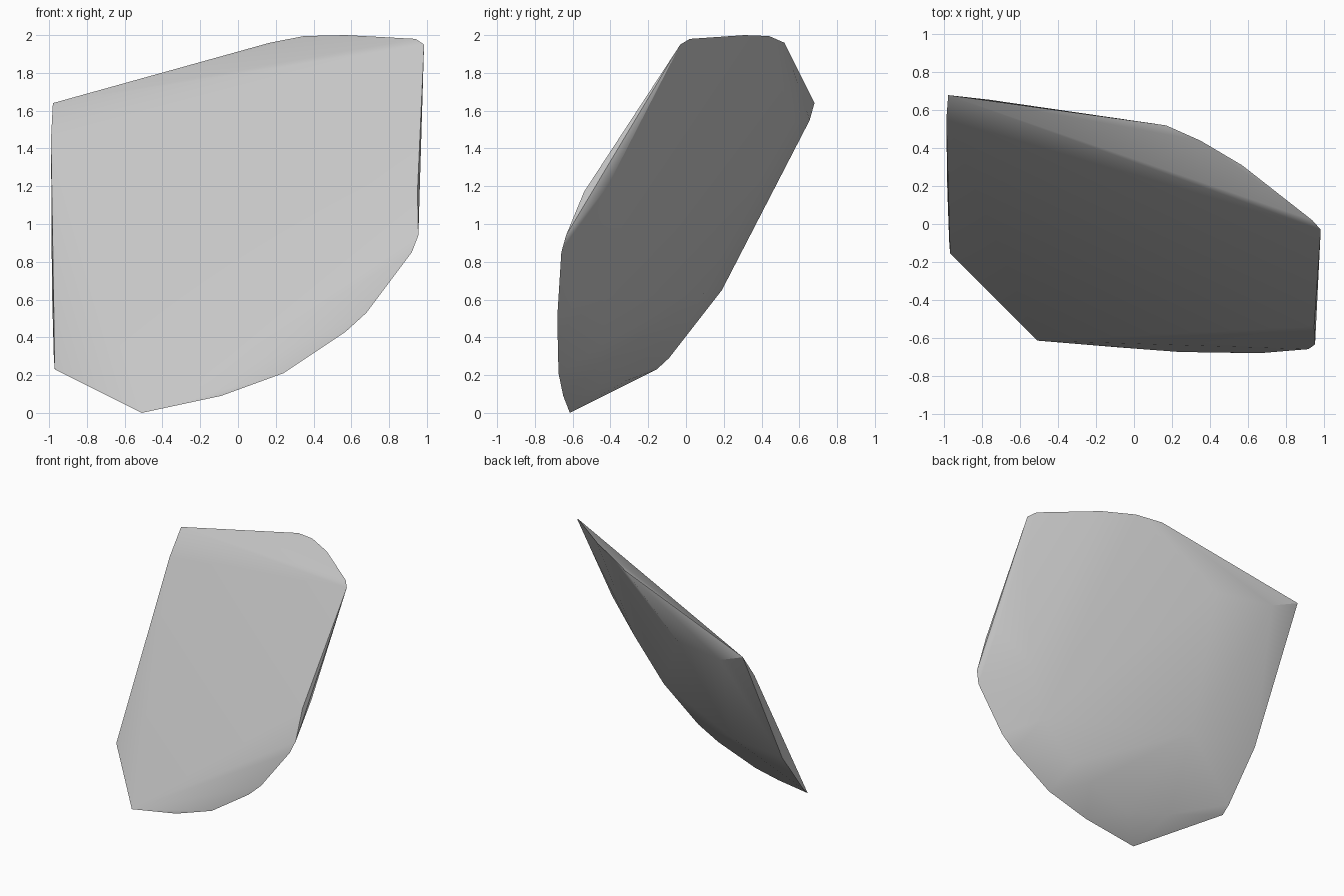
import bpy
import bmesh
from math import radians

# Remove the default cube only
default_cube = bpy.data.objects.get("Cube")
if default_cube:
    bpy.data.objects.remove(default_cube, do_unlink=True)


def make_material(name, colour):
    material = bpy.data.materials.new(name)
    material.use_nodes = True
    material.diffuse_color = colour
    shader = next(n for n in material.node_tree.nodes if n.type == "BSDF_PRINCIPLED")
    shader.inputs["Base Color"].default_value = colour
    return material


def convex_shard(name, outline_groups, material):
    """Wrap the outline points in a closed convex skin."""
    mesh = bpy.data.meshes.new(name)
    bm = bmesh.new()
    for group in outline_groups:
        for point in group:
            bm.verts.new(point)
    bmesh.ops.convex_hull(bm, input=bm.verts[:], use_existing_faces=False)
    # Discard points that ended up inside the skin
    loose = [v for v in bm.verts if not v.link_faces]
    bmesh.ops.delete(bm, geom=loose, context="VERTS")
    bmesh.ops.recalc_face_normals(bm, faces=bm.faces[:])
    bm.to_mesh(mesh)
    bm.free()
    mesh.materials.append(material)
    shard = bpy.data.objects.new(name, mesh)
    bpy.context.scene.collection.objects.link(shard)
    return shard


# Upper rim, from the tall back corner to the top front corner
top_rim = [(-.98, .68, 1.64), (.17, .52, 1.96), (.35, .44, 1.995),
           (.57, .31, 2), (.94, .02, 1.98), (.985, -.03, 1.95)]

# Straight side wall: front edge, then rear edge
side_rim = [(.95, -.54, 1.17), (.955, -.635, .94),
            (.94, -.11, 1.73), (.945, -.42, 1.19)]

# Rounded lower rim, ending at the bottom tip
lower_rim = [(.92, -.66, .85), (.68, -.68, .53), (.57, -.68, .43),
             (.24, -.675, .21), (-.09, -.65, .09), (-.51, -.615, 0)]

# Opposite side rim, rising from the bottom back to the tall corner
far_rim = [(-.97, -.155, .23), (-.975, -.09, .29),
           (-.985, .19, .65), (-.99, .55, 1.45)]

# Shoulder of the rear dome, just inside the lower rim
lower_shoulder = [(.7, -.34, .98), (.5, -.43, .61), (.2, -.44, .36),
                  (.03, -.45, .26), (-.3, -.45, .14), (-.6, -.32, .17)]

# Shoulder of the rear dome towards the tall corner
upper_shoulder = [(-.76, .655, 1.55), (-.31, .55, 1.54), (-.48, .09, .63)]

stone_grey = make_material("light grey", (.58, .58, .58, 1))
shard = convex_shard("curved_shard",
                     [top_rim, side_rim, lower_rim, far_rim,
                      lower_shoulder, upper_shoulder],
                     stone_grey)

# Smooth the shallow facets, keep the rim crisp and the broad faces flat
bpy.ops.object.select_all(action="DESELECT")
shard.select_set(True)
bpy.context.view_layer.objects.active = shard
bpy.ops.object.shade_smooth_by_angle(angle=radians(30))
weighting = shard.modifiers.new("broad_face_normals", "WEIGHTED_NORMAL")
weighting.keep_sharp = True
